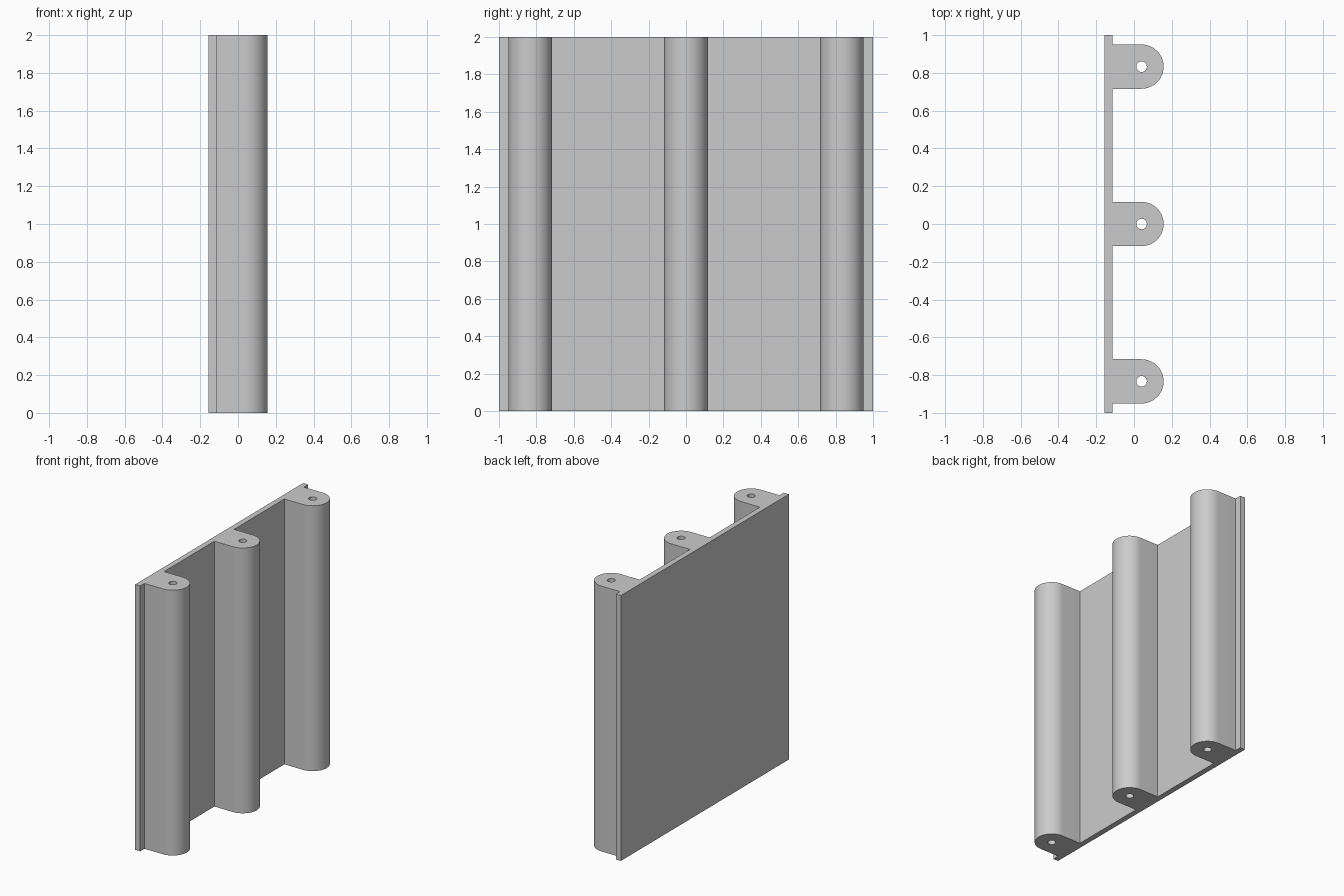
import bpy, bmesh, math

cube = bpy.data.objects.get("Cube")
if cube:
    bpy.data.objects.remove(cube, do_unlink=True)

HEIGHT = 2.0
BACK, FACE = -0.157, -0.115      # plate thickness along x
LUG_X, LUG_R, HOLE_R = 0.04, 0.117, 0.028
LUG_YS = (-0.833, 0.0, 0.833)
SEGS = 24


def arc(cx, cy, r, start, end, n):
    return [(cx + r * math.cos(start + (end - start) * i / n),
             cy + r * math.sin(start + (end - start) * i / n)) for i in range(n + 1)]


def add_loop(bm, points):
    verts = [bm.verts.new((x, y, 0)) for x, y in points]
    return [bm.edges.new((v, verts[(i + 1) % len(verts)])) for i, v in enumerate(verts)]


# Plain grey material
grey = bpy.data.materials.new("light_grey")
grey.use_nodes = True
colour = (0.6, 0.6, 0.6, 1)
grey.diffuse_color = colour
for node in grey.node_tree.nodes:
    if node.type == 'BSDF_PRINCIPLED':
        node.inputs["Base Color"].default_value = colour

# Outline: flat plate with three round-ended ribs
outline = [(BACK, 1), (BACK, -1), (FACE, -1)]
for y in LUG_YS:
    outline.append((FACE, y - LUG_R))
    outline += arc(LUG_X, y, LUG_R, -math.pi / 2, math.pi / 2, SEGS)
    outline.append((FACE, y + LUG_R))
outline.append((FACE, 1))

# Fill the outline around the bores, then extrude it upward
bm = bmesh.new()
edges = add_loop(bm, outline)
for y in LUG_YS:
    edges += add_loop(bm, arc(LUG_X, y, HOLE_R, 0, 2 * math.pi, SEGS)[:-1])
bmesh.ops.triangle_fill(bm, edges=edges, use_beauty=True, use_dissolve=False)
result = bmesh.ops.extrude_face_region(bm, geom=bm.faces[:], use_keep_orig=True)
top = [g for g in result["geom"] if isinstance(g, bmesh.types.BMVert)]
bmesh.ops.translate(bm, verts=top, vec=(0, 0, HEIGHT))
bmesh.ops.recalc_face_normals(bm, faces=bm.faces[:])

mesh = bpy.data.meshes.new("ribbed_panel")
bm.to_mesh(mesh)
bm.free()
mesh.materials.append(grey)
panel = bpy.data.objects.new("ribbed_panel", mesh)
bpy.context.collection.objects.link(panel)

# Smooth rounded ribs and bores, sharp corners elsewhere
bpy.ops.object.select_all(action='DESELECT')
panel.select_set(True)
bpy.context.view_layer.objects.active = panel
bpy.ops.object.shade_smooth_by_angle(angle=math.radians(30))
